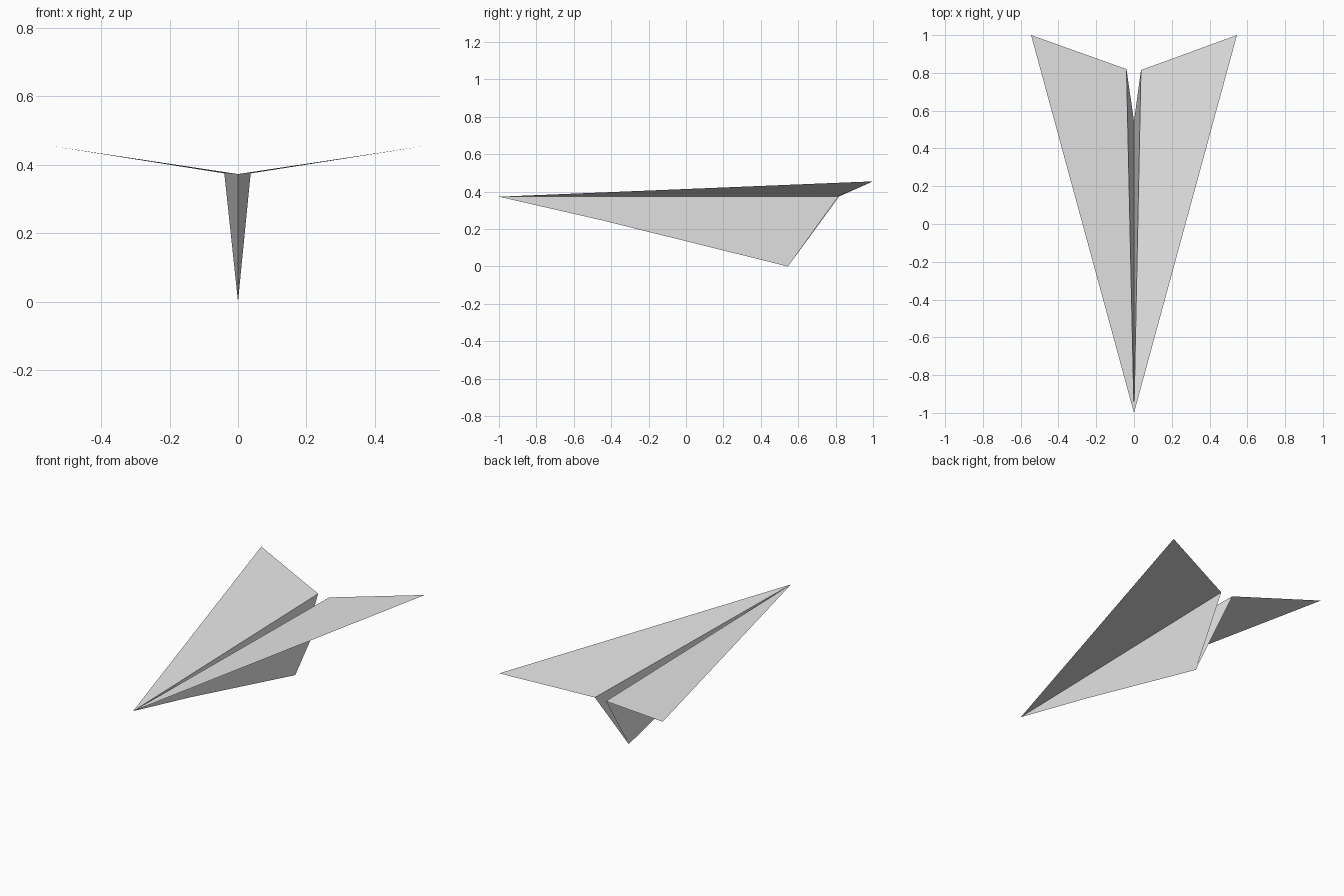
import bpy

if "Cube" in bpy.data.objects:
    bpy.data.objects.remove(bpy.data.objects["Cube"], do_unlink=True)

paper = bpy.data.materials.new("grey paper")
paper.use_nodes = True
colour = (0.8, 0.8, 0.8, 1)
paper.diffuse_color = colour
paper.node_tree.nodes["Principled BSDF"].inputs["Base Color"].default_value = colour


def sheet(name, outline):
    """One flat folded panel of paper."""
    mesh = bpy.data.meshes.new(name)
    mesh.from_pydata(outline, [], [list(range(len(outline)))])
    mesh.materials.append(paper)
    obj = bpy.data.objects.new(name, mesh)
    bpy.context.collection.objects.link(obj)


# Fold points shared by the panels
nose = (0, -1, 0.373)
keel_bend = (0, -0.45, 0.247)
keel_back = (0, 0.545, 0)

for side, sign, root_x, root_y in (("left", 1, 0.037, 0.815), ("right", -1, 0.04, 0.82)):
    root = (sign * root_x, root_y, 0.375)
    tip = (sign * 0.545, 1, 0.455)
    wing = [nose, root, tip]
    body = [nose, keel_bend, keel_back, root]
    # Wings face up, body panels face outwards
    if sign > 0:
        wing.reverse()
    else:
        body.reverse()
    sheet(side + "_wing", wing)
    sheet(side + "_body_panel", body)
